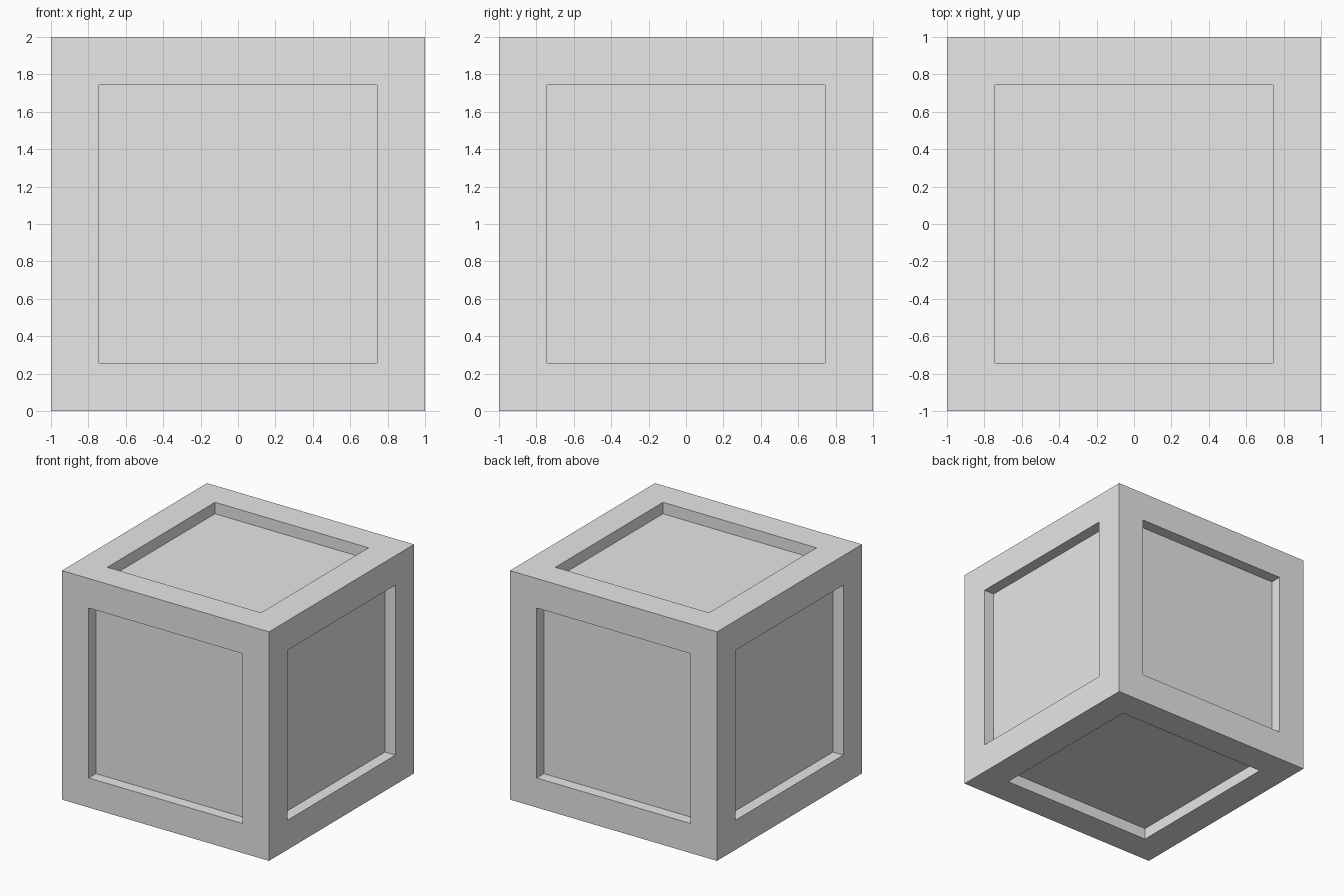
import bpy
import bmesh

# Remove the default cube
default = bpy.data.objects.get("Cube")
if default:
    bpy.data.objects.remove(default, do_unlink=True)

SIZE = 2.0      # outer edge length
BORDER = 0.258  # width of the frame around each panel
DEPTH = 0.1     # how far each panel is sunk

# Plain grey material
grey = bpy.data.materials.new("plain_grey")
grey.use_nodes = True
colour = (0.8, 0.8, 0.8, 1.0)
grey.diffuse_color = colour
grey.node_tree.nodes["Principled BSDF"].inputs["Base Color"].default_value = colour

# Cube with a square panel on all six sides
bm = bmesh.new()
bmesh.ops.create_cube(bm, size=SIZE)
panels = list(bm.faces)
bmesh.ops.inset_individual(bm, faces=panels, thickness=BORDER, use_even_offset=True)

# Sink each panel straight inwards, leaving upright walls
for panel in panels:
    inward = -panel.normal.copy() * DEPTH
    floor = bmesh.ops.extrude_discrete_faces(bm, faces=[panel])["faces"][0]
    bmesh.ops.translate(bm, verts=floor.verts, vec=inward)

# Stand the crate on the ground
bmesh.ops.translate(bm, verts=bm.verts, vec=(0, 0, SIZE / 2))
bmesh.ops.recalc_face_normals(bm, faces=bm.faces)

mesh = bpy.data.meshes.new("panelled_crate")
bm.to_mesh(mesh)
bm.free()
mesh.materials.append(grey)
crate = bpy.data.objects.new("panelled_crate", mesh)
bpy.context.collection.objects.link(crate)
